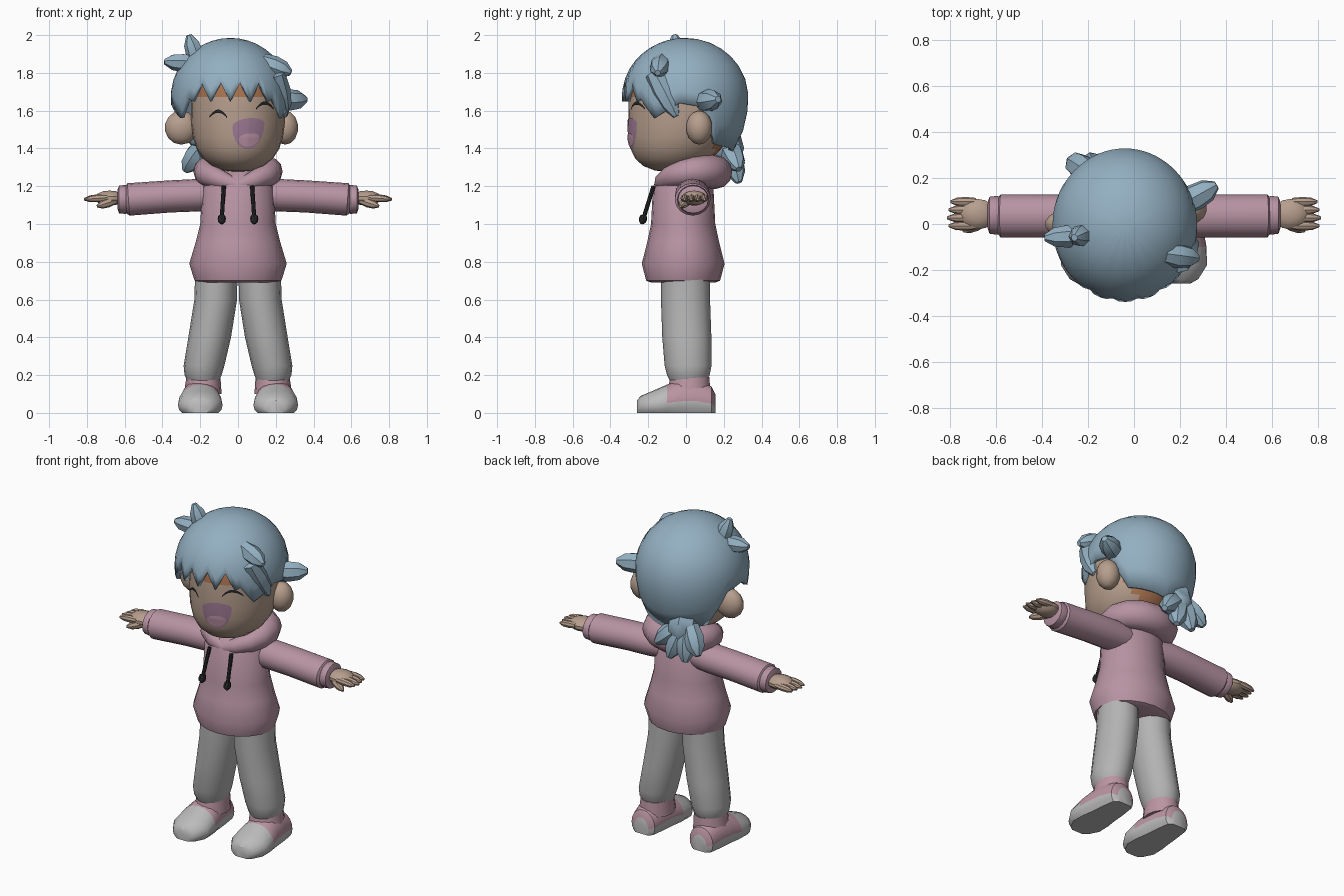
import bpy, bmesh, math
from mathutils import Matrix, Vector
from mathutils.bvhtree import BVHTree

if "Cube" in bpy.data.objects:
    bpy.data.objects.remove(bpy.data.objects["Cube"])

X, Y, Z = Vector((1, 0, 0)), Vector((0, 1, 0)), Vector((0, 0, 1))


def material(name, hex_code):
    """Flat colour given as a display hex code, stored as linear values."""
    colour = [(c / 255) ** 2.2 for c in bytes.fromhex(hex_code)] + [1]
    mat = bpy.data.materials.new(name)
    mat.use_nodes = True
    mat.diffuse_color = colour
    shader = next(n for n in mat.node_tree.nodes if n.type == "BSDF_PRINCIPLED")
    shader.inputs["Base Color"].default_value = colour
    shader.inputs["Roughness"].default_value = 0.8
    return mat


hair = material("hair_blue", "92AEC0")
skin = material("skin_tan", "B59D8C")
shade = material("skin_brown", "AA7452")
cloth = material("hoodie_pink", "B692A1")
denim = material("trouser_grey", "B2B2B2")
white = material("shoe_white", "BABABA")
rose = material("shoe_pink", "BA94A0")
mouth_mat = material("mouth_mauve", "9E7A94")
tongue_mat = material("tongue_pink", "BA92A4")
black = material("cord_black", "2A2A2C")


def finish(name, bm, *mats):
    """Turn a bmesh into a shaded object."""
    bmesh.ops.remove_doubles(bm, verts=bm.verts, dist=0.0005)
    bmesh.ops.recalc_face_normals(bm, faces=bm.faces)
    mesh = bpy.data.meshes.new(name)
    bm.to_mesh(mesh)
    bm.free()
    for mat in mats:
        mesh.materials.append(mat)
    obj = bpy.data.objects.new(name, mesh)
    bpy.context.collection.objects.link(obj)
    bpy.ops.object.select_all(action="DESELECT")
    obj.select_set(True)
    bpy.context.view_layer.objects.active = obj
    bpy.ops.object.shade_smooth_by_angle(angle=math.radians(38))
    return obj


def bridge(bm, rows, closed=False):
    """Join equal rings of vertices with quads."""
    pairs = list(zip(rows, rows[1:]))
    if closed:
        pairs.append((rows[-1], rows[0]))
    for a, b in pairs:
        for i in range(len(a)):
            bm.faces.new((a[i - 1], a[i], b[i], b[i - 1]))


def loft(path, ratio=1.0, sides=16, axis=None, ref=Y, closed=False):
    """Sweep an ellipse along path points (x, y, z, radius)."""
    bm = bmesh.new()
    rows = []
    centres = [Vector(p[:3]) for p in path]
    last = len(path) - 1
    for k, point in enumerate(path):
        ahead = (k + 1) % len(path) if closed else min(k + 1, last)
        behind = k - 1 if closed else max(k - 1, 0)
        t = axis or (centres[ahead] - centres[behind]).normalized()
        u = t.cross(ref).normalized() * point[3]
        v = u.cross(t) * ratio
        angles = [math.tau * i / sides for i in range(sides)]
        rows.append([bm.verts.new(centres[k] + u * math.cos(a) + v * math.sin(a)) for a in angles])
    bridge(bm, rows, closed)
    if not closed:
        bm.faces.new(rows[0])
        bm.faces.new(rows[-1])
    return bm


def lock(name, mat, start, end, radius, sides=7):
    """Plump tapered strand, used for hair and fingers."""
    start, end = Vector(start), Vector(end)
    path = [(*start.lerp(end, t), radius * r) for t, r in ((0, .8), (.4, 1), (.75, .85), (1, .3))]
    finish(name, loft(path, sides=sides), mat)


def ball(centre, radii, segments=14):
    bm = bmesh.new()
    shape = Matrix.Translation(centre) @ Matrix.Diagonal((*radii, 1))
    bmesh.ops.create_uvsphere(bm, u_segments=segments, v_segments=segments // 2, radius=1, matrix=shape)
    return bm


# Head with full cheeks and a forward chin; darker skin under the hair
bm = ball((0, -.03, 1.6), (.25, .275, .325), 28)
for v in bm.verts:
    t = (v.co.z - 1.6) / .325
    v.co.x *= 1 + .3 * t * t
    v.co.y *= 1 + .3 * t * t
    if t < 0:
        v.co.y -= .05 * t * t
for f in bm.faces:
    c = f.calc_center_median()
    f.material_index = int(c.z > 1.68 or c.y > .13)
surface = BVHTree.FromBMesh(bm)
finish("head", bm, skin, shade)


def on_face(x, z, lift):
    """Point on the front of the head, raised by lift."""
    return surface.ray_cast(Vector((x, -1, z)), Y)[0] - Y * lift


def face_patch(name, mat, cx, cz, width, up, down, lift):
    """Tilted patch with a flat top and a round bottom, laid onto the face."""
    bm = bmesh.new()
    rows = []
    for scale in (.1, .4, .7, 1):
        row = []
        for i in range(20):
            a = math.tau * i / 20
            x = scale * width * math.cos(a)
            z = scale * math.sin(a) * (up if i < 10 else down)
            row.append(bm.verts.new(on_face(cx + x, cz + z + x * .1, lift)))
        rows.append(row)
    bridge(bm, rows)
    bm.faces.new(rows[0])
    finish(name, bm, mat)


face_patch("mouth", mouth_mat, .055, 1.525, .085, .035, .13, .005)
face_patch("tongue", tongue_mat, .058, 1.455, .055, .025, .045, .009)

# Closed smiling eyes
for name, cx, cz in (("right_eye", -.105, 1.565), ("left_eye", .142, 1.608)):
    bm = bmesh.new()
    rows = []
    for i in range(13):
        s = i / 6 - 1
        z = cz + .032 * (1 - s * s)
        half = .009 - .004 * abs(s)
        rows.append([bm.verts.new(on_face(cx + .047 * s, z + d, .008)) for d in (-half, half)])
    for a, b in zip(rows, rows[1:]):
        bm.faces.new((a[0], b[0], b[1], a[1]))
    finish(name, bm, black)

# Ears, set for a head turned a little to its left
finish("left_ear", ball((.25, .07, 1.51), (.07, .07, .09)), skin)
finish("right_ear", ball((-.3, 0, 1.51), (.09, .06, .09)), skin)

# Hair cap: a dome whose lower edge follows a jagged hairline
hairline = [(0, 1.7), (40, 1.7), (60, 1.56), (85, 1.64), (105, 1.62), (125, 1.42), (180, 1.38)]


def hairline_at(angle):
    a = abs(angle)
    fringe = .05 * (-1) ** (a // 10) if a < 45 and a % 10 == 0 else 0
    for (a0, z0), (a1, z1) in zip(hairline, hairline[1:]):
        if a <= a1:
            return z0 + (z1 - z0) * (a - a0) / (a1 - a0) - fringe


bm = bmesh.new()
rows = []
top, middle = 1.985, 1.67
for j in range(11):
    row = []
    for a in range(-180, 180, 5):
        z = top - (top - hairline_at(a)) * (j / 10) ** 2
        drop = (z - middle) / (top - middle if z > middle else .44)
        r = math.sqrt(max(0, 1 - drop * drop))
        w = math.radians(a)
        row.append(bm.verts.new((-.04 + .316 * r * math.sin(w), -.005 - .335 * r * math.cos(w), z)))
    rows.append(row)
bridge(bm, rows)
cap = finish("hair_cap", bm, hair)
thick = cap.modifiers.new("thickness", "SOLIDIFY")
thick.thickness, thick.offset = .025, -1

# Loose locks and the short gathered tail
lock("crown_lock_up", hair, (-.2, -.04, 1.82), (-.26, -.06, 2), .05)
lock("crown_lock_side", hair, (-.22, -.05, 1.85), (-.39, -.06, 1.86), .05)
lock("left_front_lock", hair, (.13, -.13, 1.86), (.28, -.15, 1.8), .055)
lock("left_temple_lock", hair, (.2, -.17, 1.8), (.245, -.05, 1.57), .06)
lock("left_back_lock", hair, (.2, .08, 1.65), (.36, .17, 1.66), .06)
lock("tail_base", hair, (-.13, .17, 1.5), (-.14, .26, 1.32), .095)
for name, x, z in (("outer_right", -.28, 1.28), ("lower_right", -.19, 1.22),
                   ("lower_left", -.08, 1.22), ("outer_left", .01, 1.29)):
    lock("tail_" + name, hair, (-.13 + x * .2, .22, 1.42), (x, .28, z), .06)

# Neck and hoodie body
finish("neck", loft([(0, 0, 1.18, .1), (0, 0, 1.4, .11)], axis=Z), shade)
profile = [(.69, .2), (.7, .23), (.79, .258), (.9, .225), (1, .2), (1.2, .188), (1.25, .15), (1.29, .09)]
finish("hoodie_body", loft([(0, -.015, z, r) for z, r in profile], .85, 20, Z), cloth)

# Hood: a ring that thickens and rises from the collar to the back
ring = []
for i in range(14):
    a = math.tau * i / 14
    s = math.sin(a / 2)
    ring.append((.165 * math.sin(a), .01 - .145 * math.cos(a), 1.2 + .12 * s - .045 * s ** 4, .035 + .055 * s))
finish("hood", loft(ring, sides=12, ref=Z, closed=True), cloth)

# Limbs, built once per side
for label, s in (("left", 1), ("right", -1)):
    sleeve = [(.1, 1.155, .075), (.2, 1.153, .086), (.36, 1.146, .085), (.58, 1.13, .086), (.595, 1.13, .07)]
    finish(label + "_sleeve", loft([(s * x, .035, z, r) for x, z, r in sleeve], 1.1), cloth)
    cuff = [(.58, .07), (.595, .077), (.63, .073), (.638, .05)]
    finish(label + "_cuff", loft([(s * x, .038, 1.13, r) for x, r in cuff], 1.1), cloth)

    # Hand with the palm down
    finish(label + "_palm", ball((s * .68, .043, 1.137), (.08, .068, .04)), skin)
    for i in range(4):
        y = -.008 + .035 * i
        tip = .815 - .008 * abs(i - 1)
        lock(f"{label}_finger_{i + 1}", skin, (s * .69, y, 1.14), (s * tip, y, 1.131), .021, 8)
    lock(label + "_thumb", skin, (s * .65, .01, 1.125), (s * .745, -.03, 1.094), .025, 8)

    # Trouser leg
    leg = [(.115, .74, .112), (.118, .6, .113), (.15, .4, .113), (.18, .25, .108), (.185, .2, .098), (.184, .17, .085)]
    finish(label + "_leg", loft([(s * x, .22 * (x - .13), z, r) for x, z, r in leg], 1.15, axis=Z), denim)

    # Shoe with a flat sole, pale toe and coloured heel: (y, half width, height)
    shoe = [(.155, .05, .1), (.135, .08, .14), (.05, .095, .18), (-.04, .105, .175),
            (-.1, .116, .15), (-.18, .118, .115), (-.24, .08, .09), (-.26, .045, .065)]
    bm = bmesh.new()
    rows = []
    for y, half, high in shoe:
        row = []
        for i in range(20):
            a = math.tau * i / 20
            z = max(0, high * (.35 + .65 * math.sin(a)))
            row.append(bm.verts.new((s * (.2 + half * math.cos(a)), y, z)))
        rows.append(row)
    bridge(bm, rows)
    bm.faces.new(rows[0])
    bm.faces.new(rows[-1])
    for f in bm.faces:
        c = f.calc_center_median()
        f.material_index = int(c.z > .05 and c.y > -.105)
    finish(label + "_shoe", bm, white, rose)
    collar = [(s * .187, .015, .1, .1), (s * .183, .02, .19, .09)]
    finish(label + "_shoe_collar", loft(collar, 1.15, axis=Z), rose)

    # Hood cord with a knotted end
    cord = [(s * .075, -.172, 1.2, .011), (s * .086, -.225, 1.03, .011)]
    finish(label + "_cord", loft(cord, sides=8), black)
    lock(label + "_cord_knot", black, (s * .086, -.222, 1.045), (s * .086, -.235, 1), .022, 8)
